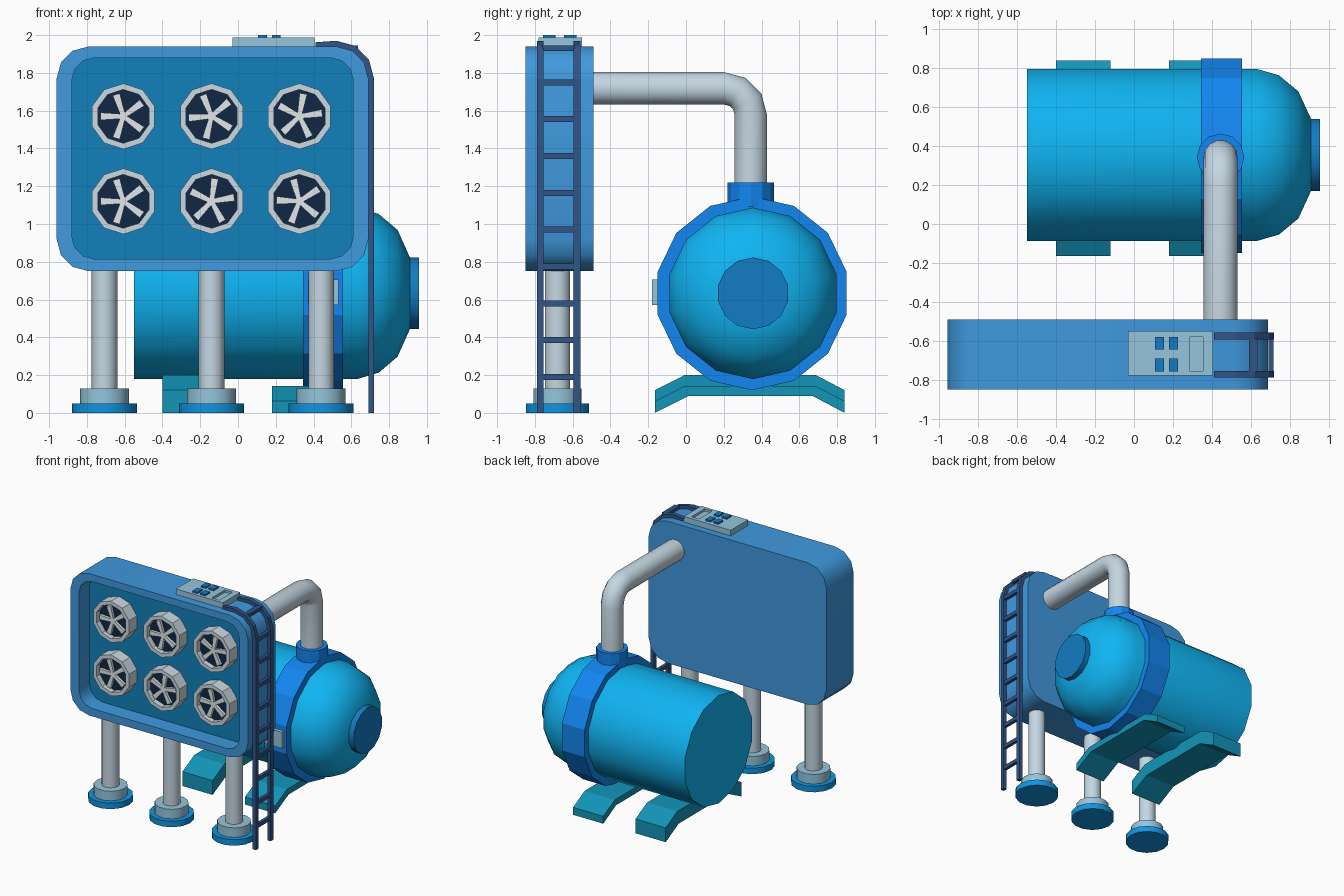
import bpy, bmesh
from math import sin, cos, pi, radians

if "Cube" in bpy.data.objects:
    bpy.data.objects.remove(bpy.data.objects["Cube"])


def mat(name, r, g, b):
    m = bpy.data.materials.new(name)
    m.diffuse_color = (r, g, b, 1)
    m.use_nodes = True
    m.node_tree.nodes["Principled BSDF"].inputs["Base Color"].default_value = m.diffuse_color
    return m


FRAME = mat("frame_blue", 0.05, 0.32, 0.74)
FLOOR = mat("recess_blue", 0.006, 0.22, 0.5)
TANK = mat("tank_cyan", 0.005, 0.46, 0.9)
BAND = mat("band_blue", 0.006, 0.24, 0.88)
CAP = mat("cap_blue", 0.006, 0.2, 0.55)
BASE = mat("base_blue", 0.005, 0.3, 0.75)
PALE = mat("pale_blue", 0.3, 0.56, 0.72)
TEAL = mat("teal", 0.006, 0.3, 0.48)
NAVY = mat("navy", 0.03, 0.09, 0.24)
DARK = mat("fan_dark", 0.005, 0.02, 0.06)
PIPE = mat("pipe_grey", 0.56, 0.68, 0.77)
FAN = mat("fan_grey", 0.6, 0.7, 0.76)
BLADE = mat("blade_white", 0.75, 0.8, 0.82)


def loft(name, shells, m, smooth=True, end_mat=None):
    """Each shell is a list of equal-length loops, bridged in order and capped."""
    bm = bmesh.new()
    for loops in shells:
        vs = [[bm.verts.new(p) for p in lp] for lp in loops]
        n = len(vs[0])
        for a, b in zip(vs, vs[1:]):
            for i in range(n):
                j = (i + 1) % n
                bm.faces.new((a[i], a[j], b[j], b[i]))
        bm.faces.new(vs[0])
        cap = bm.faces.new(vs[-1])
        if end_mat:
            cap.material_index = 1
    bmesh.ops.recalc_face_normals(bm, faces=bm.faces)
    me = bpy.data.meshes.new(name)
    bm.to_mesh(me)
    bm.free()
    me.materials.append(m)
    if end_mat:
        me.materials.append(end_mat)
    if smooth:
        me.polygons.foreach_set("use_smooth", [True] * len(me.polygons))
        me.set_sharp_from_angle(angle=radians(35))
    ob = bpy.data.objects.new(name, me)
    bpy.context.collection.objects.link(ob)
    return ob


def box(x0, x1, y0, y1, z0, z1):
    return [[(x0, y0, z), (x1, y0, z), (x1, y1, z), (x0, y1, z)] for z in (z0, z1)]


def ring(axis, x, y, z, r, n=14, phase=0.0):
    out = []
    for i in range(n):
        c, s = r * cos(phase + 2 * pi * i / n), r * sin(phase + 2 * pi * i / n)
        out.append({"x": (x, y + c, z + s), "y": (x + c, y, z + s), "z": (x + c, y + s, z)}[axis])
    return out


def rounded(x0, x1, z0, z1, r, y, seg=3):
    out = []
    corners = [(x1 - r, z1 - r), (x0 + r, z1 - r), (x0 + r, z0 + r), (x1 - r, z0 + r)]
    for k, (cx, cz) in enumerate(corners):
        for i in range(seg + 1):
            a = pi / 2 * (k + i / seg)
            out.append((cx + r * cos(a), y, cz + r * sin(a)))
    return out


# Fan cabinet with recessed front
loft("fan_cabinet", [[rounded(-0.96, 0.69, 0.75, 1.94, 0.17, -0.49),
                      rounded(-0.96, 0.69, 0.75, 1.94, 0.17, -0.85),
                      rounded(-0.88, 0.61, 0.815, 1.88, 0.12, -0.85),
                      rounded(-0.88, 0.61, 0.815, 1.88, 0.12, -0.71)]], FRAME, end_mat=FLOOR)

# Six fans, each a ten-sided housing with five blades
turns = [[180, 184, 152], [180, 154, 177]]
for row, z in enumerate((1.57, 1.12)):
    for col, x in enumerate((-0.607, -0.14, 0.325)):
        tag = f"{row + 1}_{col + 1}"
        loft("fan_housing_" + tag, [[ring("y", x, y, z, r, 10, pi / 2) for y, r in
             ((-0.705, 0.174), (-0.815, 0.174), (-0.815, 0.142), (-0.77, 0.142))]],
             FAN, False, DARK)
        blades = []
        for k in range(5):
            a = radians(turns[row][col] + 72 * k)
            pts = [(0, -0.012), (0.122, -0.02), (0.122, 0.02), (0, 0.012)]
            blades.append([[(x + u * cos(a) - v * sin(a), y, z + u * sin(a) + v * cos(a))
                            for u, v in pts] for y in (-0.775, -0.797)])
        loft("fan_blades_" + tag, blades, BLADE, False)

# Cabinet legs with stepped bases
for i, x in enumerate((-0.707, -0.14, 0.44)):
    for name, r, z0, z1, m in (("leg", 0.068, 0.12, 0.76, PIPE),
                               ("leg_collar", 0.13, 0.05, 0.13, PALE),
                               ("leg_base", 0.172, 0, 0.05, BASE)):
        loft(f"{name}_{i + 1}", [[ring("z", x, -0.68, z, r) for z in (z0, z1)]], m)

# Control box on top with slot and buttons
ctrl = loft("control_box", [box(-0.03, 0.405, -0.78, -0.55, 1.935, 1.987)], PALE, False)
slot = loft("slot_cutter", [box(0.285, 0.355, -0.755, -0.58, 1.967, 2.05)], PALE, False)
slot.hide_render = True
slot.hide_viewport = True
cut = ctrl.modifiers.new("slot", "BOOLEAN")
cut.operation = "DIFFERENCE"
cut.object = slot
loft("control_buttons", [box(x - 0.023, x + 0.023, y - 0.033, y + 0.033, 1.98, 2.0)
                         for x in (0.13, 0.203) for y in (-0.613, -0.725)], CAP, False)

# Ladder: two rails bent over the cabinet corner, plus rungs
norms = [(1, 0), (cos(pi / 6), 0.5), (0.5, cos(pi / 6)), (0, 1)]
stations = [((0.69, 0), (0.72, 0))]
stations += [tuple((0.52 + r * u, 1.77 + r * w) for r in (0.17, 0.2)) for u, w in norms]
stations += [((0.41, 1.94), (0.41, 1.962))]
rails = []
for y0, y1 in ((-0.79, -0.755), (-0.595, -0.558)):
    rails.append([[(i[0], y0, i[1]), (o[0], y0, o[1]), (o[0], y1, o[1]), (i[0], y1, i[1])]
                  for i, o in stations])
loft("ladder_rails", rails, NAVY, False)
rungs = [box(0.692, 0.718, -0.76, -0.59, z - 0.016, z + 0.016)
         for z in [0.19 + 0.195 * k for k in range(9)]]
rungs.append(box(0.59, 0.635, -0.76, -0.59, 1.918, 1.945))
loft("ladder_rungs", rungs, NAVY, False)

# Tank with domed end, end cap and band
TY, TZ, PH = 0.355, 0.633, pi / 14
loft("tank", [[ring("x", x, TY, TZ, r, 14, PH) for x, r in
     ((-0.55, 0.454), (0.63, 0.454), (0.745, 0.42), (0.845, 0.335), (0.91, 0.19))]], TANK)
loft("tank_end_cap", [[ring("x", x, TY, TZ, 0.19, 14, PH) for x in (0.9, 0.957)]], CAP)
loft("tank_band", [[ring("x", x, TY - 0.005, TZ, 0.513, 14, PH) for x in (0.345, 0.555)]], BAND, False)
loft("band_box", [box(0.37, 0.533, -0.18, -0.1, 0.57, 0.705)], PALE, False)

# Pipe flange and bent pipe from tank to cabinet
PX, PY, PZ, R, B = 0.445, 0.343, 1.718, 0.088, 0.14
loft("pipe_flange", [[ring("z", PX, PY, z, 0.122, 12) for z in (1.09, 1.22)]], BAND, False)
path = [(PY, 1.18, 0)] + [(PY - B + B * cos(a), PZ - B + B * sin(a), a)
                          for a in [pi / 6 * k for k in range(4)]] + [(-0.5, PZ, pi / 2)]
loft("pipe", [[[(PX + R * cos(t), y + R * sin(t) * cos(a), z + R * sin(t) * sin(a))
                for t in [2 * pi * i / 14 for i in range(14)]] for y, z, a in path]], PIPE)

# Tank feet: bent slabs, the rear one thicker
for name, x0, top in (("foot_tank", -0.40, 0.2), ("foot_band", 0.18, 0.142)):
    prof = [(-0.165, 0), (0.015, 0.09), (0.67, 0.09), (0.84, 0),
            (0.84, top - 0.08), (0.688, top), (-0.008, top), (-0.165, top - 0.08)]
    loft(name, [[[(x, y, z) for y, z in prof] for x in (x0, x0 + 0.28)]], TEAL, False)
